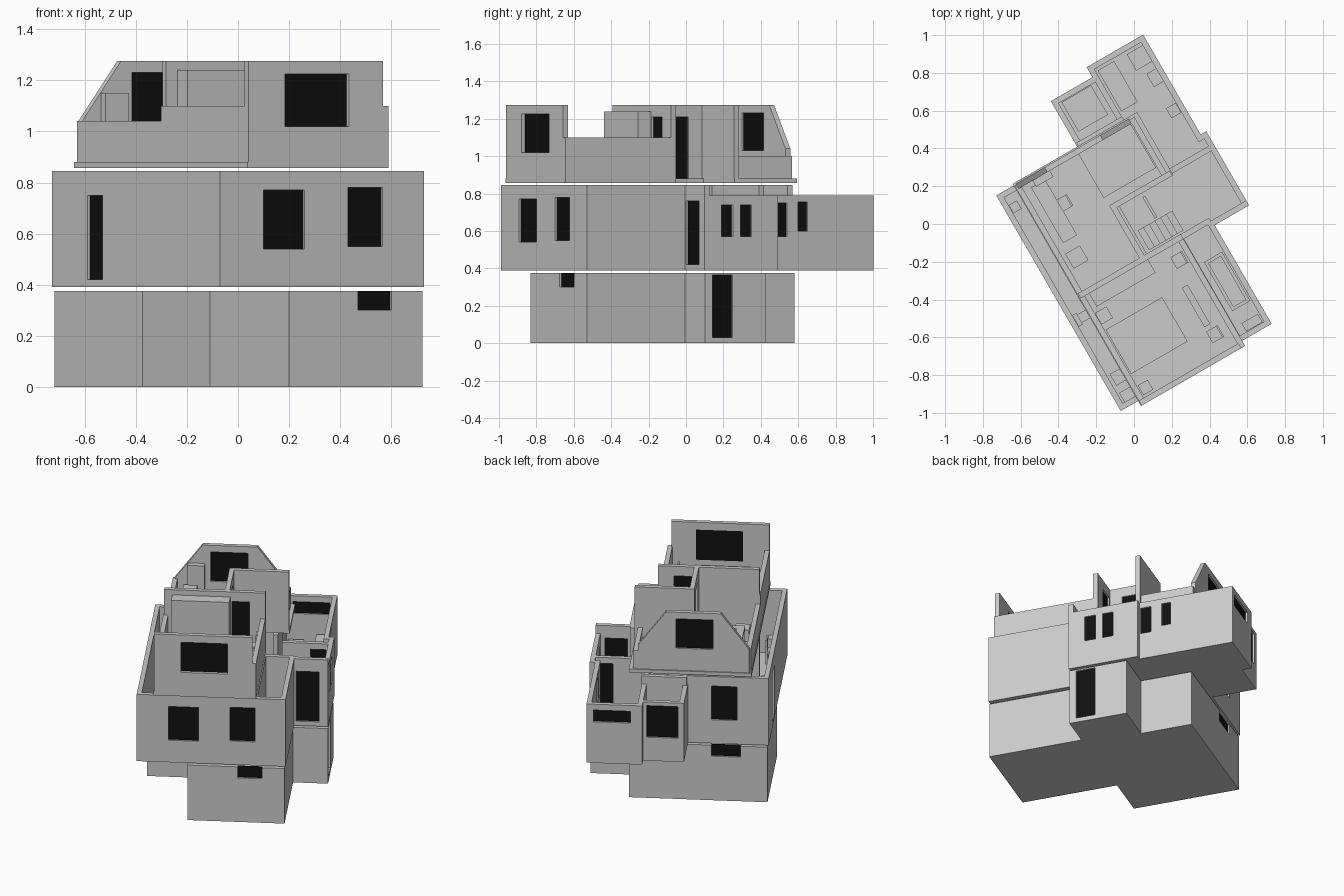
import bpy, bmesh, math
from mathutils import Vector, Matrix

if "Cube" in bpy.data.objects:
    bpy.data.objects.remove(bpy.data.objects["Cube"])

ROT = Matrix.Rotation(math.radians(30), 4, 'Z')   # the whole plan is turned 30 degrees
T = 0.03
black = bpy.data.materials.new("dark_glass")
black.diffuse_color = (0.005, 0.005, 0.005, 1)
black.use_nodes = True
black.node_tree.nodes["Principled BSDF"].inputs["Base Color"].default_value = black.diffuse_color


def finish(name, bm, mat=None):
    bmesh.ops.recalc_face_normals(bm, faces=bm.faces[:])
    bm.transform(ROT)
    me = bpy.data.meshes.new(name)
    bm.to_mesh(me)
    bm.free()
    if mat:
        me.materials.append(mat)
    ob = bpy.data.objects.new(name, me)
    bpy.context.collection.objects.link(ob)
    return ob


def add_box(bm, a0, a1, b0, b1, z0, z1):
    m = Matrix.Translation(((a0 + a1) / 2, (b0 + b1) / 2, (z0 + z1) / 2)) @ \
        Matrix.Diagonal((a1 - a0, b1 - b0, z1 - z0, 1))
    bmesh.ops.create_cube(bm, size=1, matrix=m)


def boxes(name, *parts):
    bm = bmesh.new()
    for p in parts:
        add_box(bm, *p)
    return finish(name, bm)


def extrude(bm, faces, vec):
    r = bmesh.ops.extrude_face_region(bm, geom=faces, use_keep_orig=True)
    bmesh.ops.translate(bm, vec=vec, verts=[v for v in r['geom'] if isinstance(v, bmesh.types.BMVert)])


def slab(name, pts, z0, z1):
    bm = bmesh.new()
    f = bm.faces.new([bm.verts.new((a, b, z0)) for a, b in pts])
    extrude(bm, [f], (0, 0, z1 - z0))
    finish(name, bm)


def wall(name, p0, p1, z0, z1, openings=(), t=T, slope=None, recess=0.02):
    """Wall thickened to the left of p0->p1; openings (lo, hi, zlo, zhi) get a dark pane."""
    p0, p1 = Vector((*p0, 0)), Vector((*p1, 0))
    d = (p1 - p0).normalized()
    n = Vector((-d.y, d.x, 0))
    L = (p1 - p0).length
    k = 0 if abs(d.x) > 0.5 else 1
    ops = []
    for lo, hi, a, b in openings:
        s = sorted((abs(lo - p0[k]), abs(hi - p0[k])))
        ops.append((s[0], s[1], max(a, z0), min(b, z1)))
    xs = sorted({0, L, *[o[0] for o in ops], *[o[1] for o in ops]})
    zs = sorted({z0, z1, *[o[2] for o in ops], *[o[3] for o in ops]})
    at = lambda s, z: p0 + d * s + Vector((0, 0, z))
    bm = bmesh.new()
    for x0, x1 in zip(xs, xs[1:]):
        for c0, c1 in zip(zs, zs[1:]):
            x, z = (x0 + x1) / 2, (c0 + c1) / 2
            if not any(o[0] < x < o[1] and o[2] < z < o[3] for o in ops):
                bm.faces.new([bm.verts.new(at(*q)) for q in ((x0, c0), (x1, c0), (x1, c1), (x0, c1))])
    bmesh.ops.remove_doubles(bm, verts=bm.verts[:], dist=1e-5)
    if slope:   # cut the gable corners: (start height, run)
        h, run = slope
        for s, sg in ((0, -1), (L, 1)):
            no = d * sg * (z1 - h) + Vector((0, 0, run))
            bmesh.ops.bisect_plane(bm, geom=bm.verts[:] + bm.edges[:] + bm.faces[:],
                                   plane_co=at(s, h), plane_no=no, clear_outer=True)
    extrude(bm, bm.faces[:], n * t)
    finish(name, bm)
    for o in ops:
        bm = bmesh.new()
        q = [at(o[0], o[2]), at(o[1], o[2]), at(o[1], o[3]), at(o[0], o[3])]
        f = bm.faces.new([bm.verts.new(v + n * recess * 0.6) for v in q])
        extrude(bm, [f], n * 0.008)
        finish(name + "_pane", bm, black)


def storey(name, pts, z0, z1, openings, low={}):
    slab(name + "_floor", pts, z0, z0 + T)
    N = len(pts)

    def reflex(i):
        a, b, c = (Vector(pts[(i + j) % N]) for j in (-1, 0, 1))
        return (b - a).cross(c - b) < 0
    for i in range(N):
        p, q = Vector(pts[i]), Vector(pts[(i + 1) % N])
        d = (q - p).normalized() * T
        if reflex(i):
            p = p - d
        if reflex((i + 1) % N):
            q = q + d
        wall(f"{name}_wall_{i}", p, q, z0 + T, low.get(i, z1), openings.get(i, ()))


# Basement
storey("basement", [(-.242, -.82), (.36, -.82), (.36, -.215), (.577, -.215), (.577, .16), (.31, .16),
                    (.31, .49), (-.548, .49), (-.548, -.2), (-.242, -.2)], 0, .375,
       {0: [(.07, .22, .3, .375)], 4 - 1: [(-.17, -.045, .03, .365)], 6: [(-.38, -.2, .3, .375)]})

# Main storey, with the lower rear extension
low = {i: .79 for i in (3, 4, 5, 6, 7, 8, 9)}
storey("main", [(-.556, -.822), (.367, -.822), (.367, -.219), (.577, -.219), (.577, .234), (.543, .234),
                (.543, .844), (.198, .844), (.198, .783), (-.056, .783), (-.056, .495), (-.556, .495)], .39, .845,
       {0: [(-.36, -.174, .54, .77), (.022, .178, .55, .78)],
        2: [(.38, .52, .42, .76)],
        3: [(-.114, -.044, .57, .74), (.002, .071, .57, .74)],
        5: [(.241, .31, .57, .75), (.379, .437, .6, .755)],
        6: [(.27, .5, .67, .75)],
        8: [(-.02, .175, .55, .765)],
        10: [(-.36, -.2, .55, .78)],
        11: [(.097, .217, .42, .75)]}, low)
F = .42
wall("main_inner_cross_wall", (-.44, -.2), (.36, -.2), F, .845)
wall("main_inner_long_wall", (.19, -.8), (.19, -.2), F, .845)
wall("main_hall_wall", (.26, .13), (.56, .13), F, .79, [(.438, .533, F, .75)])
wall("extension_front_wall", (-.05, .495), (.23, .495), F, .845)
wall("extension_divider_wall", (.228, .235), (.228, .83), F, .79)

# Upper storey
U = .88
slab("upper_floor", [(-.45, -.853), (.187, -.853), (.187, -.17), (-.02, -.17), (-.02, .12), (.31, .12),
                     (.31, .505), (-.45, .505)], .857, U)
wall("upper_front_wall", (-.446, -.853), (.163, -.853), U, 1.275, [(-.28, .01, 1.02, 1.225)], recess=.035)
wall("upper_right_low_wall", (.187, -.853), (.187, -.2), U, 1.1)
wall("upper_left_low_wall_front", (-.446, -.17), (-.446, -.853), U, 1.1)
wall("upper_left_low_wall_rear", (-.446, .49), (-.446, -.17), U, 1.04)
wall("upper_cross_wall", (-.44, -.2), (.187, -.2), U, 1.275, [(-.02, .09, U, 1.21)])
wall("upper_stair_wall", (-.035, -.17), (-.035, .15), U, 1.275, [(-.09, .037, U, 1.21)])
wall("upper_room_wall", (-.06, .12), (.305, .12), U, 1.275)
wall("upper_right_low_wall_rear", (.285, .14), (.285, .49), U, 1.0)
wall("rear_gable", (.255, .497), (-.435, .497), U, 1.275, [(-.21, .02, 1.03, 1.23)], slope=(1.04, .175))


# Furniture
def chair(name, a, b, z, s=.035):
    legs = [(a + i * s - .005, a + i * s + .005, b + j * s - .005, b + j * s + .005, z, z + .07)
            for i in (-.85, .85) for j in (-.85, .85)]
    boxes(name, (a - s, a + s, b - s, b + s, z + .07, z + .082),
          (a + s - .01, a + s, b - s, b + s, z + .082, z + .16), *legs)


def tub(name, a0, a1, b0, b1, z0, z1, t=.018):
    boxes(name, (a0, a1, b0, b1, z0, z0 + .02), (a0, a0 + t, b0, b1, z0, z1), (a1 - t, a1, b0, b1, z0, z1),
          (a0, a1, b0, b0 + t, z0, z1), (a0, a1, b1 - t, b1, z0, z1))


boxes("wardrobe", (-.39, -.03, -.28, -.2, U, 1.24))
boxes("front_bed", (-.41, -.065, -.68, -.41, U, .96))
boxes("rear_bed", (-.07, .25, .2, .47, U, .96))
boxes("rear_desk", (-.375, -.29, .1, .44, U + .12, U + .135),
      (-.375, -.29, .1, .115, U, U + .12), (-.375, -.29, .425, .44, U, U + .12))
boxes("dresser", (.05, .085, -.66, -.42, U, 1.0))
boxes("rear_cabinet", (-.35, -.245, .43, .485, U, 1.15))
for i, (a, b, s, z, h) in enumerate([
        (-.38, -.34, .035, U, .09), (-.38, -.78, .03, U, .09), (-.35, 0, .045, U, .08),
        (-.48, -.77, .035, F, .12), (-.5, .393, .025, F, .12), (.482, .415, .03, F, .13),
        (.494, .615, .04, F, .1), (.466, .747, .05, F, .12)]):
    boxes(f"small_cabinet_{i}", (a - s, a + s, b - s, b + s, z, z + h))
chair("dresser_chair", .08, -.72, U)
chair("corner_chair", .113, -.285, U)
chair("desk_chair", -.265, .28, U)
chair("hall_chair", -.474, -.66, F)
tub("bathtub", .22, .33, -.66, -.36, F, .52)
boxes("washstand", (.23, .33, -.79, -.74, F, .54))
boxes("toilet", (-.525, -.5, -.325, -.255, F, .56), (-.5, -.44, -.315, -.265, F, .49))
boxes("extension_bed", (-.01, .17, .57, .75, F, .49))
boxes("extension_table", (.24, .34, .55, .8, F, .5))

# Stairs in the open well
boxes("stairs", *[(.0 + i * .035, .035 + i * .035, -.16, -.04, F, F + .05 + .05 * (5 - i)) for i in range(6)])
boxes("stair_partition", (.11, .125, -.03, .1, F, .7))
